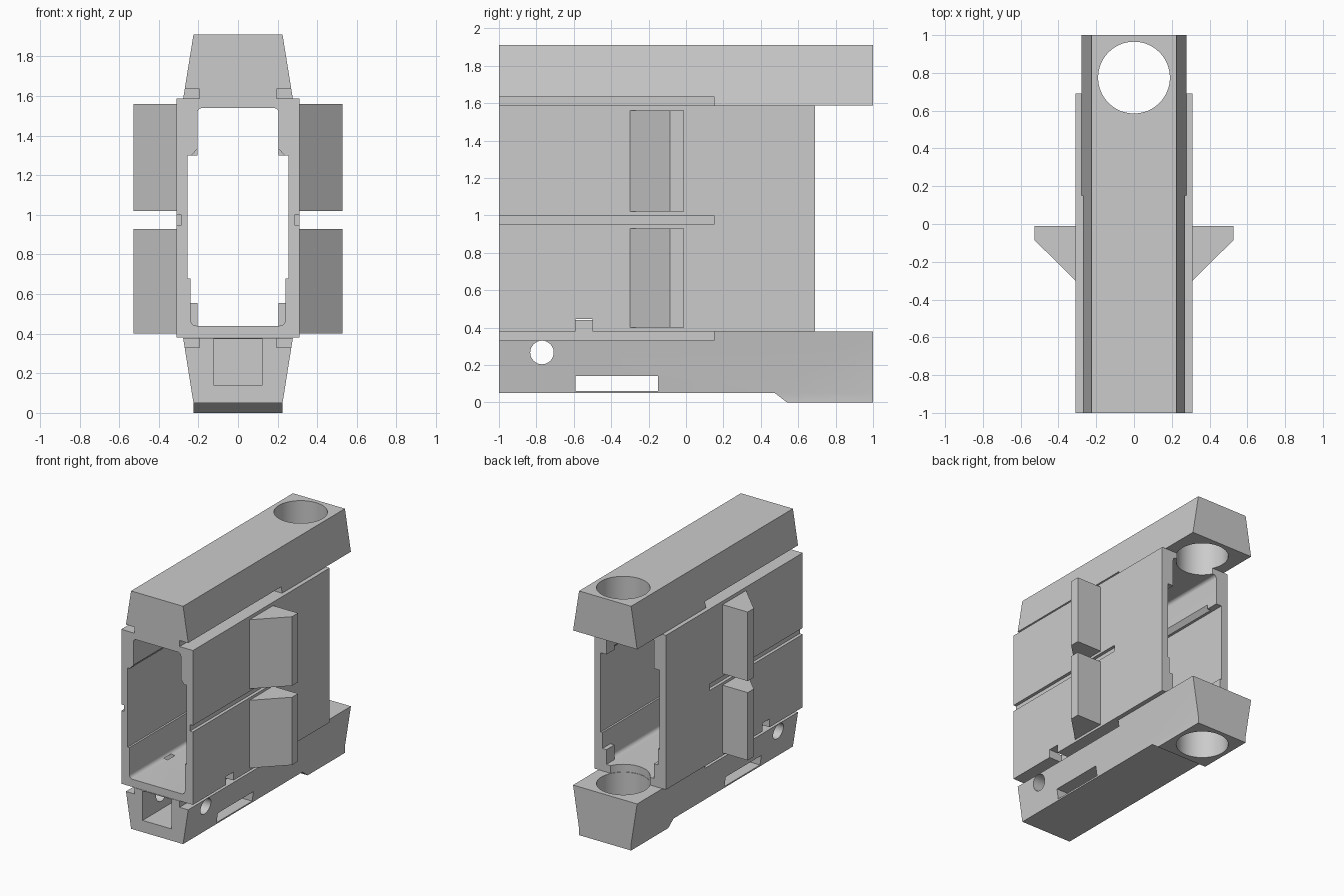
import bpy, bmesh, math
from mathutils import Vector

cube = bpy.data.objects.get("Cube")
if cube:
    bpy.data.objects.remove(cube, do_unlink=True)

grey = bpy.data.materials.new("plain grey")
grey.use_nodes = True
grey.diffuse_color = (0.6, 0.6, 0.6, 1)
grey.node_tree.nodes["Principled BSDF"].inputs["Base Color"].default_value = (0.6, 0.6, 0.6, 1)


def prism(name, points, axis, lo, hi):
    """Extrude a 2D outline along an axis; remaining axes keep x, y, z order."""
    def place(p, h):
        c = list(p)
        c.insert("xyz".index(axis), h)
        return Vector(c)
    bm = bmesh.new()
    face = bm.faces.new([bm.verts.new(place(p, lo)) for p in points])
    out = bmesh.ops.extrude_face_region(bm, geom=[face])
    moved = [v for v in out["geom"] if isinstance(v, bmesh.types.BMVert)]
    bmesh.ops.translate(bm, verts=moved, vec=place((0, 0), hi - lo))
    bmesh.ops.recalc_face_normals(bm, faces=bm.faces)
    mesh = bpy.data.meshes.new(name)
    bm.to_mesh(mesh)
    bm.free()
    mesh.materials.append(grey)
    obj = bpy.data.objects.new(name, mesh)
    bpy.context.collection.objects.link(obj)
    return obj


def box(name, x, y, z):
    return prism(name, [(x[0], y[0]), (x[1], y[0]), (x[1], y[1]), (x[0], y[1])], "z", *z)


def circle(a, b, r, n):
    return [(a + r * math.cos(2 * math.pi * i / n), b + r * math.sin(2 * math.pi * i / n)) for i in range(n)]


def mirrored(half):
    return half + [(-x, z) for x, z in reversed(half)]


def corner(x, z, r, start):
    """Quarter round ending a wall at the outer corner x, z."""
    cz = z + r if start < 0 else z - r
    return [(x - r + r * math.cos(math.radians(start + a)), cz + r * math.sin(math.radians(start + a)))
            for a in range(0, 91, 15)]


def cut(target, cutters):
    for c in cutters:
        c.hide_render = True
        m = target.modifiers.new("cut", "BOOLEAN")
        m.operation, m.solver, m.object = "DIFFERENCE", "EXACT", c
    graph = bpy.context.evaluated_depsgraph_get()
    graph.update()
    result = bpy.data.meshes.new_from_object(target.evaluated_get(graph))
    target.modifiers.clear()
    target.data = result
    for c in cutters:
        bpy.data.objects.remove(c, do_unlink=True)


def both_sides(x0, x1, y, z):
    return [box("cutter", sorted((s * x0, s * x1)), y, z) for s in (-1, 1)]


def round_hole():
    return prism("cutter", circle(0, 0.775, 0.19, 64), "z", -0.2, 2.1)


# Hollow middle body with side grooves and notches
body = box("body", (-0.31, 0.31), (-1, 0.69), (0.38, 1.587))
cavity = mirrored(corner(0.24, 0.44, 0.03, -90)
                  + [(0.24, 0.68), (0.255, 0.68), (0.255, 1.3), (0.235, 1.3), (0.205, 1.335)]
                  + corner(0.205, 1.54, 0.025, 0))
cut(body, [prism("cutter", cavity, "y", -1.1, 0.8), round_hole()]
    + both_sides(0.285, 0.4, (-1.1, 0.15), (0.95, 1.0))
    + both_sides(0.195, 0.4, (-0.59, -0.5), (0.3, 0.445)))

# Tapered top rail
top = prism("top_rail", mirrored([(0.277, 1.587), (0.225, 1.91)]), "y", -1, 1)
cut(top, [round_hole()] + both_sides(0.195, 0.4, (-1.1, 0.15), (1.5, 1.635)))

# Tapered bottom rail with raised front underside, pocket, slot and cross hole
bottom = prism("bottom_rail", mirrored([(0.225, 0), (0.225, 0.05), (0.277, 0.378)]), "y", -1, 1)
under = [(-1.1, -0.05), (0.605, -0.05), (0.475, 0.05), (-1.1, 0.05)]
cut(bottom, [prism("cutter", under, "x", -0.5, 0.5),
             round_hole(),
             box("cutter", (-0.125, 0.125), (-1.1, -0.62), (0.142, 0.372)),
             box("cutter", (-0.5, 0.5), (-0.59, -0.15), (0.062, 0.14)),
             prism("cutter", circle(-0.77, 0.267, 0.063, 32), "x", -0.5, 0.5)]
    + both_sides(0.195, 0.4, (-1.1, 0.15), (0.33, 0.5)))

# Mirrored parts: wedge fins and small stops at the rear of the cavity
for side, s in (("left", 1), ("right", -1)):
    wedge = [(s * x, y) for x, y in ((0.31, -0.3), (0.527, -0.085), (0.527, -0.01), (0.31, -0.01))]
    prism(side + "_lower_fin", wedge, "z", 0.4, 0.93)
    prism(side + "_upper_fin", wedge, "z", 1.02, 1.56)
    box(side + "_rear_lower_stop", sorted((s * 0.205, s * 0.245)), (0.59, 0.69), (0.435, 0.555))
    box(side + "_rear_upper_stop", sorted((s * 0.205, s * 0.26)), (0.59, 0.69), (1.3, 1.36))

# Smooth round holes while keeping edges sharp
for obj in (body, top, bottom):
    bpy.ops.object.select_all(action="DESELECT")
    obj.select_set(True)
    bpy.context.view_layer.objects.active = obj
    bpy.ops.object.shade_smooth_by_angle(angle=math.radians(30))
